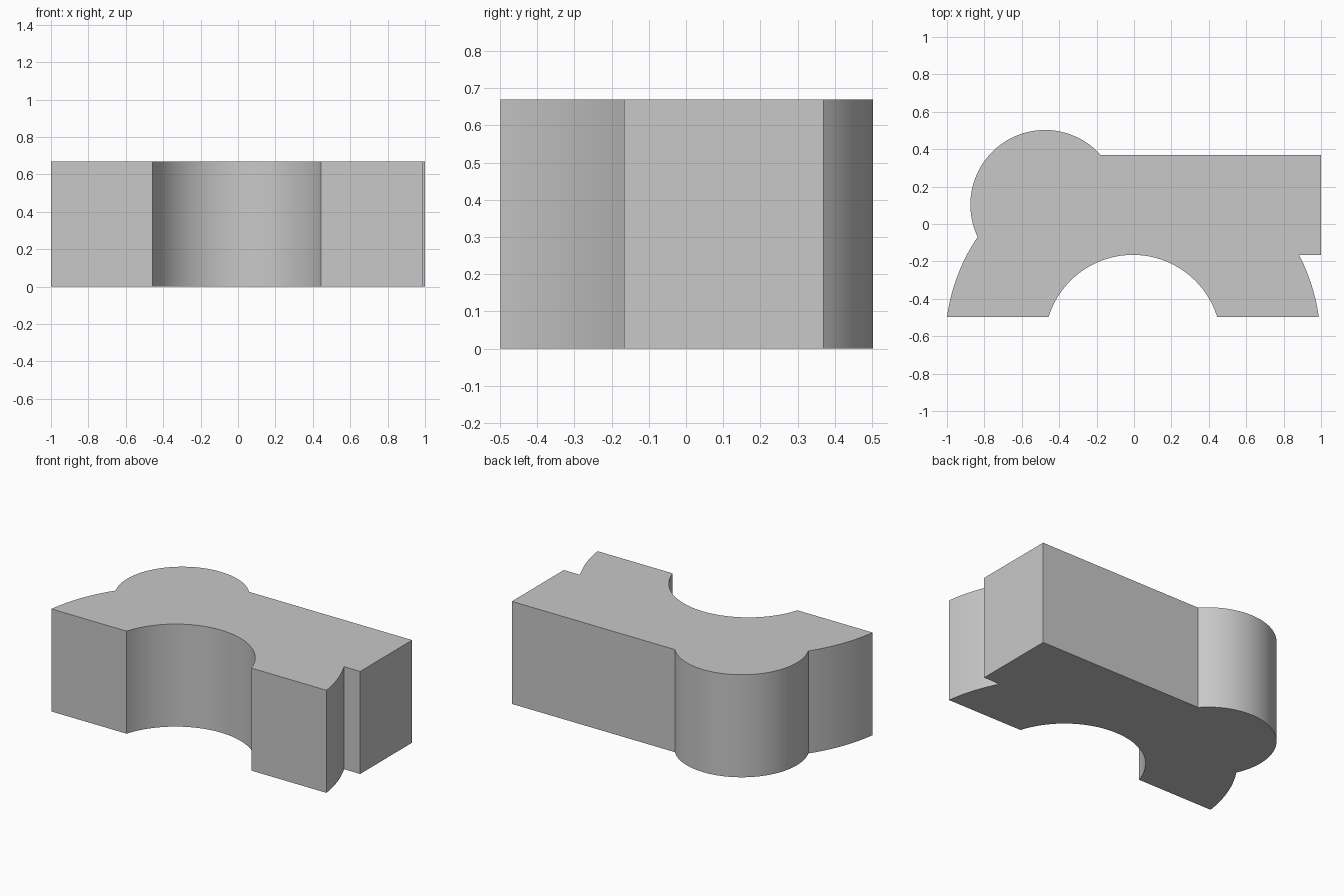
import bpy
import bmesh
import math

HEIGHT = 0.67
FRONT, STEP, BACK = -0.498, -0.167, 0.369
ARCH = (-0.006, -0.637)
BOSS = (-0.475, 0.104)

cube = bpy.data.objects.get("Cube")
if cube:
    bpy.data.objects.remove(cube, do_unlink=True)


def arc(centre, start, end, turn, steps):
    """Points from start to end round centre; turn is 1 anticlockwise, -1 clockwise."""
    cx, cy = centre
    a = math.atan2(start[1] - cy, start[0] - cx)
    b = math.atan2(end[1] - cy, end[0] - cx)
    sweep = turn * ((turn * (b - a)) % math.tau)
    r0, r1 = math.dist(centre, start), math.dist(centre, end)
    points = []
    for i in range(steps + 1):
        t = i / steps
        r = r0 + (r1 - r0) * t
        points.append((cx + r * math.cos(a + sweep * t), cy + r * math.sin(a + sweep * t)))
    return points


# Outline: arch opening, right foot, bar, round boss, left foot
outline = arc(ARCH, (-0.457, FRONT), (0.445, FRONT), -1, 48)
outline += arc(ARCH, (0.988, FRONT), (0.883, STEP), 1, 10)
outline += [(1.0, STEP), (1.0, BACK)]
outline += arc(BOSS, (-0.178, BACK), (-0.836, -0.069), 1, 56)
outline += arc(ARCH, (-0.836, -0.069), (-1.0, FRONT), 1, 14)[1:]

# Extrude the outline into a solid block
bm = bmesh.new()
base = bm.faces.new([bm.verts.new((x, y, 0)) for x, y in outline])
result = bmesh.ops.extrude_face_region(bm, geom=[base], use_keep_orig=True)
top = [v for v in result["geom"] if isinstance(v, bmesh.types.BMVert)]
bmesh.ops.translate(bm, verts=top, vec=(0, 0, HEIGHT))
bmesh.ops.recalc_face_normals(bm, faces=bm.faces)
caps = [f for f in bm.faces if len(f.verts) > 4]
bmesh.ops.triangulate(bm, faces=caps)
mesh = bpy.data.meshes.new("arched_block")
bm.to_mesh(mesh)
bm.free()
block = bpy.data.objects.new("arched_block", mesh)
bpy.context.collection.objects.link(block)

# Plain grey finish
grey = bpy.data.materials.new("light grey")
grey.use_nodes = True
colour = (0.58, 0.58, 0.58, 1)
grey.diffuse_color = colour
grey.node_tree.nodes["Principled BSDF"].inputs["Base Color"].default_value = colour
mesh.materials.append(grey)

# Smooth curved walls, crisp corners
bpy.ops.object.select_all(action="DESELECT")
block.select_set(True)
bpy.context.view_layer.objects.active = block
bpy.ops.object.shade_smooth_by_angle(angle=math.radians(20))
